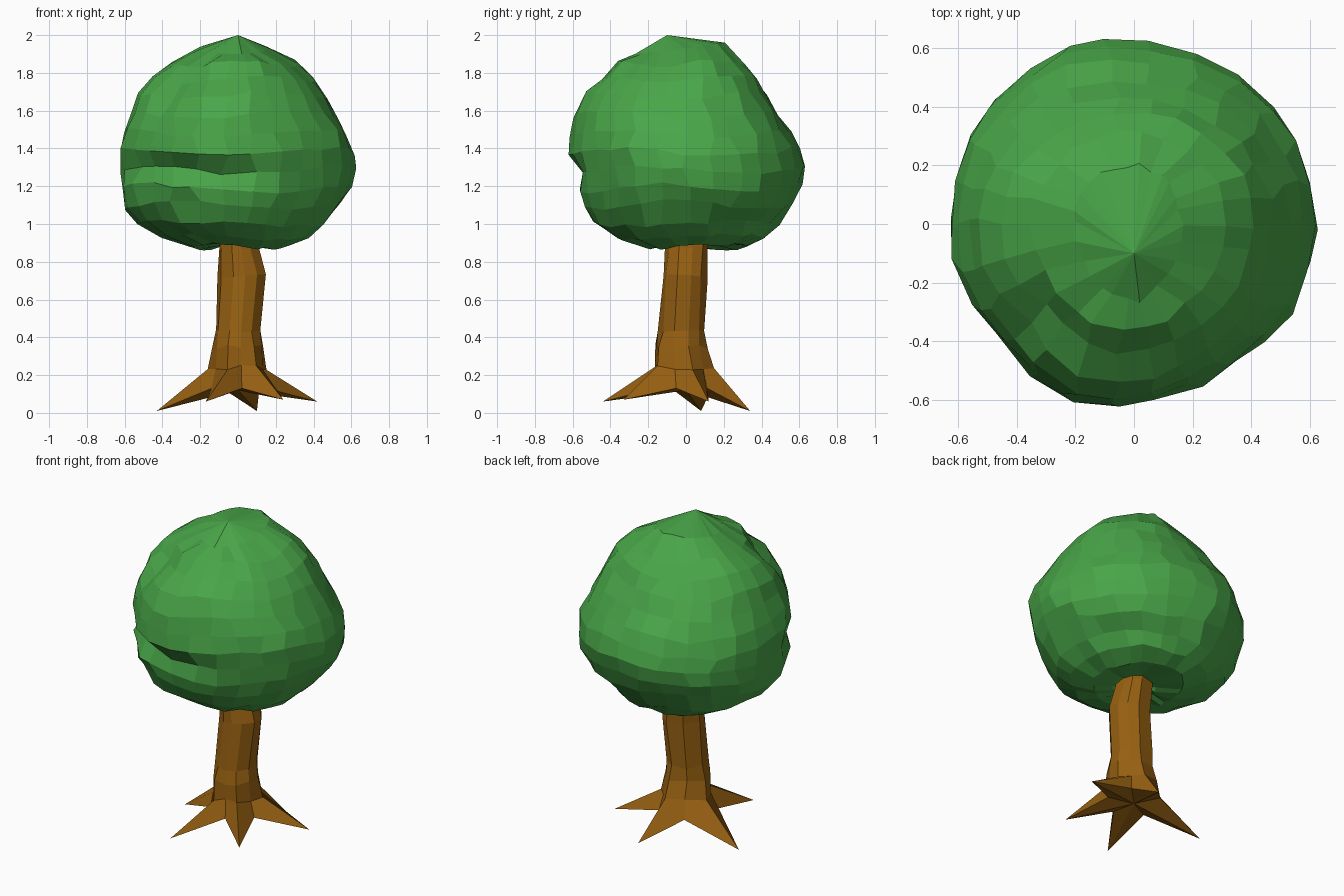
import bpy, bmesh, math, random
from mathutils import Vector

if "Cube" in bpy.data.objects:
    bpy.data.objects.remove(bpy.data.objects["Cube"])

random.seed(4)


def material(name, rgb):
    m = bpy.data.materials.new(name)
    m.diffuse_color = (*rgb, 1)
    m.use_nodes = True
    m.node_tree.nodes["Principled BSDF"].inputs["Base Color"].default_value = m.diffuse_color
    return m


def loft(name, rings, bottom, top, mat):
    """Skin a stack of closed rings and fan both ends to a point."""
    bm = bmesh.new()
    loops = [[bm.verts.new(p) for p in ring] for ring in rings]
    n = len(loops[0])
    for lo, hi in zip(loops, loops[1:]):
        for i in range(n):
            j = (i + 1) % n
            bm.faces.new((lo[i], lo[j], hi[j], hi[i]))
    b, t = bm.verts.new(bottom), bm.verts.new(top)
    for i in range(n):
        j = (i + 1) % n
        bm.faces.new((loops[0][j], loops[0][i], b))
        bm.faces.new((loops[-1][i], loops[-1][j], t))
    bmesh.ops.recalc_face_normals(bm, faces=bm.faces)
    mesh = bpy.data.meshes.new(name)
    bm.to_mesh(mesh)
    bm.free()
    mesh.materials.append(mat)
    ob = bpy.data.objects.new(name, mesh)
    bpy.context.collection.objects.link(ob)
    return ob


bark = material("bark_brown", (0.31, 0.118, 0.006))
leaf = material("leaf_green", (0.066, 0.38, 0.066))

# Trunk: star of five pointed roots blending into a ten-sided column
tips = [Vector(p) for p in ((0.42, 0.12, 0.06), (0.10, 0.34, 0.01), (-0.43, 0.08, 0.01),
                            (-0.17, -0.44, 0.06), (0.24, -0.33, 0.07))]
star, angles = [], []
for i, tip in enumerate(tips):
    a = math.atan2(tip.y, tip.x)
    nxt = tips[(i + 1) % 5]
    b = math.atan2(nxt.y, nxt.x)
    mid = a + ((b - a) % math.tau) / 2
    angles += [a, mid]
    star += [tip, Vector((0.16 * math.cos(mid), 0.16 * math.sin(mid), 0.13))]

# z, centre x, centre y, radius x, radius y, extra radius on the root ridges
column = [(0.24, 0.0, -0.01, 0.135, 0.145, 0.025), (0.35, 0.0, -0.025, 0.128, 0.13, 0.012),
          (0.44, 0.0, -0.02, 0.123, 0.125, 0.0), (0.72, 0.022, -0.005, 0.13, 0.12, 0.0),
          (0.88, 0.005, 0.003, 0.108, 0.118, 0.0), (1.0, 0.0, 0.0, 0.10, 0.11, 0.0)]
rings = [star]
for z, cx, cy, rx, ry, ridge in column:
    ring = []
    for i, a in enumerate(angles):
        e = (ridge if i % 2 == 0 else 0) + random.uniform(-0.006, 0.006)
        ring.append((cx + (rx + e) * math.cos(a), cy + (ry + e) * math.sin(a),
                     z + random.uniform(-0.015, 0.015)))
    rings.append(ring)
loft("trunk", rings, (0, 0, 0.12), (0, 0, 1.0), bark)

# Canopy: lumpy faceted crown; z and the extents to left, right, front, back
profile = [(0.90, 0.13, 0.13, 0.13, 0.13), (0.88, 0.24, 0.27, 0.21, 0.32),
           (0.93, 0.40, 0.38, 0.36, 0.42), (1.00, 0.53, 0.46, 0.48, 0.48),
           (1.10, 0.60, 0.56, 0.54, 0.55), (1.19, 0.62, 0.61, 0.565, 0.60),
           (1.29, 0.615, 0.62, 0.575, 0.615), (1.38, 0.63, 0.625, 0.605, 0.58),
           (1.48, 0.605, 0.58, 0.60, 0.55), (1.58, 0.565, 0.53, 0.58, 0.485),
           (1.68, 0.525, 0.475, 0.53, 0.425), (1.77, 0.45, 0.41, 0.43, 0.375),
           (1.85, 0.35, 0.31, 0.35, 0.31), (1.93, 0.20, 0.16, 0.26, 0.20)]
# azimuth, width, height, height range, depth of each swelling or dent
lumps = [(249, 16, 1.35, 0.45, 0.03), (108, 18, 1.3, 0.4, 0.03), (135, 20, 1.3, 0.4, 0.02),
         (307, 22, 1.3, 0.5, -0.025), (228, 32, 1.29, 0.05, -0.045), (262, 25, 1.29, 0.05, -0.02),
         (225, 15, 1.72, 0.10, -0.04), (215, 12, 1.4, 0.15, -0.02)]
SIDES = 26


def swelling(deg, z):
    total = 0
    for az, w, h, hw, d in lumps:
        da = (deg - az + 180) % 360 - 180
        total += d * math.exp(-(da / w) ** 2 - ((z - h) / hw) ** 2)
    return total


rings = []
for k, (z, left, right, front, back) in enumerate(profile):
    ring = []
    for i in range(SIDES):
        a = math.tau * (i + random.uniform(-0.2, 0.2)) / SIDES
        c, s = math.cos(a), math.sin(a)
        rx, ry = (right if c > 0 else left), (back if s > 0 else front)
        e = swelling(math.degrees(a), z) + random.uniform(-0.012, 0.012)
        lift = 0.02 * math.sin(3 * a + 0.5 * k) + random.uniform(-0.012, 0.012)
        if k == len(profile) - 1:
            lift = 0.03 * s  # crown leans towards the front, flatter behind
        if k < 4:
            lift = 0.012 * math.sin(2 * a) + random.uniform(-0.01, 0.01)
        ring.append(((rx + e) * c, (ry + e) * s, z + lift))
    rings.append(ring)
loft("canopy", rings, (0, 0, 0.93), (0, -0.10, 2.0), leaf)
